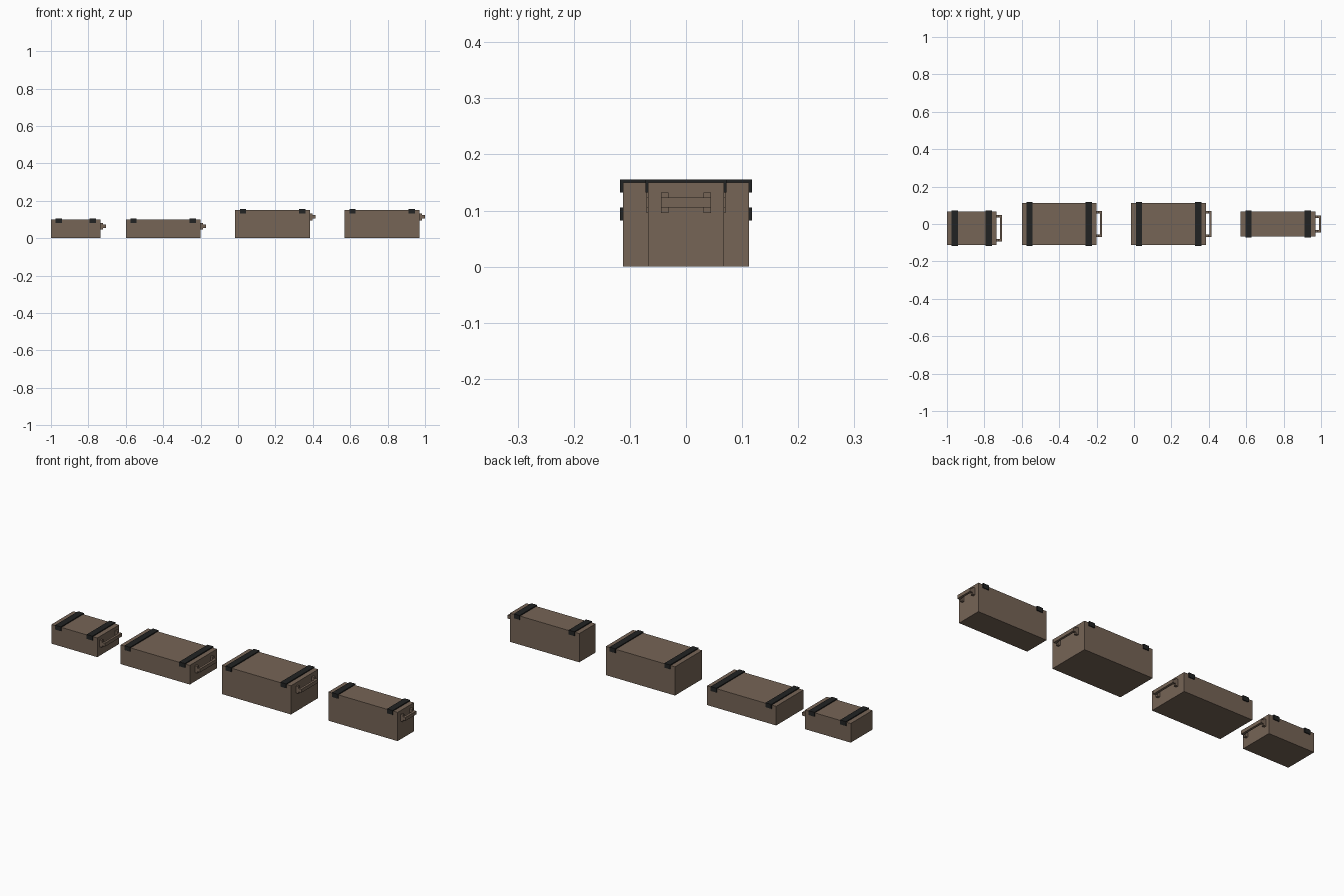
import bpy

if "Cube" in bpy.data.objects:
    bpy.data.objects.remove(bpy.data.objects["Cube"])

def material(name, rgb):
    m = bpy.data.materials.new(name)
    m.diffuse_color = (*rgb, 1)
    m.use_nodes = True
    m.node_tree.nodes["Principled BSDF"].inputs["Base Color"].default_value = m.diffuse_color
    return m

BROWN = material("brown case", (0.18, 0.128, 0.093))
BLACK = material("black strap", (0.015, 0.016, 0.016))

def prism(name, profile, axis, lo, hi, mat):
    """Extrude a closed 2D profile along x (profile y,z) or y (profile x,z)."""
    place = (lambda p, t: (t, *p)) if axis == "x" else (lambda p, t: (p[0], t, p[1]))
    n = len(profile)
    verts = [place(p, t) for t in (lo, hi) for p in profile]
    faces = [tuple(range(n))[::-1], tuple(range(n, 2 * n))]
    faces += [(i, (i + 1) % n, (i + 1) % n + n, i + n) for i in range(n)]
    if axis == "y":
        faces = [f[::-1] for f in faces]
    me = bpy.data.meshes.new(name)
    me.from_pydata(verts, [], faces)
    me.materials.append(mat)
    ob = bpy.data.objects.new(name, me)
    bpy.context.collection.objects.link(ob)
    return ob

def rect(a0, a1, z0, z1):
    return [(a0, z0), (a1, z0), (a1, z1), (a0, z1)]

def case(tag, x0, x1, y0, y1, h, grip):
    # body
    prism(tag + "_body", rect(y0, y1, 0, h), "x", x0, x1, BROWN)
    # straps: U-shaped bands folded over the lid
    t, d = 0.005, 0.018
    u = [(y0 - t, h - d), (y0, h - d), (y0, h), (y1, h),
         (y1, h - d), (y1 + t, h - d), (y1 + t, h + t), (y0 - t, h + t)]
    for side, s0 in (("left", x0 + 0.025), ("right", x1 - 0.058)):
        prism(f"{tag}_strap_{side}", u, "x", s0, s0 + 0.033, BLACK)
    # handle: two wall mounts with arms and a bar
    yc, zc = (y0 + y1) / 2, h - 0.036
    for side, s in (("front", -1), ("back", 1)):
        a, b = sorted((yc + s * grip, yc + s * (grip - 0.013)))
        prism(f"{tag}_handle_mount_{side}", rect(x1, x1 + 0.014, zc - 0.018, zc + 0.018), "y", a, b, BROWN)
        prism(f"{tag}_handle_arm_{side}", rect(x1 + 0.014, x1 + 0.03, zc - 0.009, zc + 0.009), "y", a, b, BROWN)
    prism(tag + "_handle_bar", rect(x1 + 0.018, x1 + 0.03, zc - 0.009, zc + 0.009), "y",
          yc - grip + 0.013, yc + grip - 0.013, BROWN)

case("small_case", -1.0, -0.735, -0.1125, 0.0675, 0.1, 0.07)
case("flat_case", -0.6, -0.2, -0.1125, 0.1125, 0.1, 0.07)
case("large_case", -0.015, 0.385, -0.1125, 0.1125, 0.15, 0.07)
case("narrow_case", 0.57, 0.97, -0.0675, 0.0675, 0.15, 0.0445)
